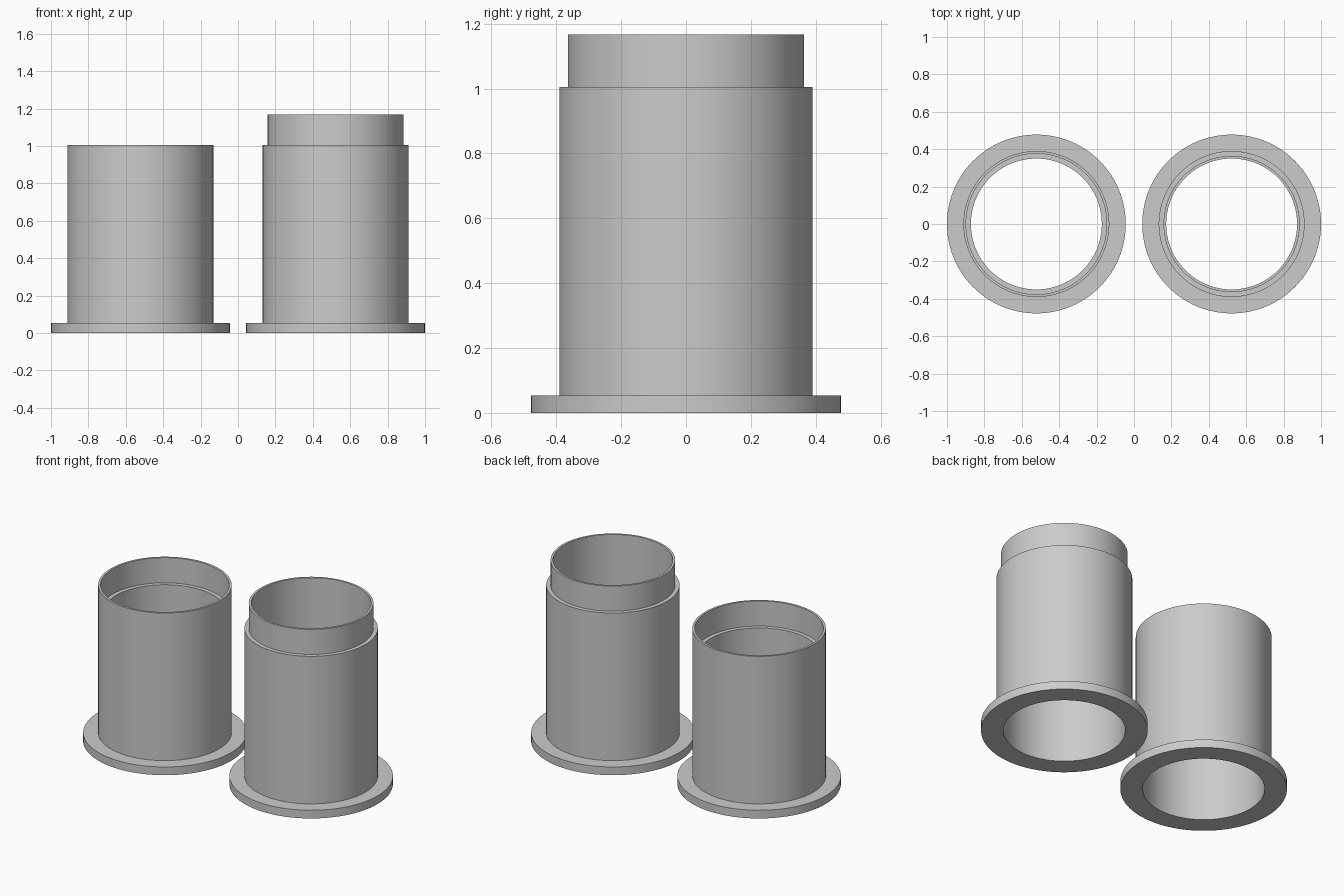
import bpy
import bmesh
import math

cube = bpy.data.objects.get("Cube")
if cube:
    bpy.data.objects.remove(cube, do_unlink=True)

SEGMENTS = 96
FLANGE, BODY, SPIGOT, SOCKET, BORE = 0.478, 0.39, 0.364, 0.376, 0.35
FLANGE_TOP, BODY_TOP, JOINT = 0.053, 1.005, 0.162

grey = bpy.data.materials.new("plain grey")
grey.use_nodes = True
colour = (0.6, 0.6, 0.6, 1)
grey.diffuse_color = colour
grey.node_tree.nodes["Principled BSDF"].inputs["Base Color"].default_value = colour


def lathe(name, profile, x):
    """Spin a closed (radius, height) profile into a flanged sleeve."""
    bm = bmesh.new()
    rings = []
    for i in range(SEGMENTS):
        a = math.tau * i / SEGMENTS
        rings.append([bm.verts.new((r * math.cos(a), r * math.sin(a), z))
                      for r, z in profile])
    for i, ring in enumerate(rings):
        after = rings[(i + 1) % SEGMENTS]
        for j in range(len(profile)):
            k = (j + 1) % len(profile)
            bm.faces.new((ring[j], after[j], after[k], ring[k]))
    bmesh.ops.recalc_face_normals(bm, faces=bm.faces)
    mesh = bpy.data.meshes.new(name)
    bm.to_mesh(mesh)
    bm.free()
    mesh.materials.append(grey)
    obj = bpy.data.objects.new(name, mesh)
    obj.location.x = x
    bpy.context.collection.objects.link(obj)
    bpy.ops.object.select_all(action='DESELECT')
    obj.select_set(True)
    bpy.context.view_layer.objects.active = obj
    bpy.ops.object.shade_smooth_by_angle(angle=math.radians(30))


# Flange and outer wall shared by both sleeves
outer = [(BORE, 0), (FLANGE, 0), (FLANGE, FLANGE_TOP),
         (BODY, FLANGE_TOP), (BODY, BODY_TOP)]

# Socket sleeve: recessed step inside the rim
lathe("socket_sleeve", outer + [(SOCKET, BODY_TOP), (SOCKET, BODY_TOP - JOINT),
                                (BORE, BODY_TOP - JOINT)], FLANGE - 1)

# Spigot sleeve: thinner collar rising above the body
lathe("spigot_sleeve", outer + [(SPIGOT, BODY_TOP), (SPIGOT, BODY_TOP + JOINT),
                                (BORE, BODY_TOP + JOINT)], 1 - FLANGE)
